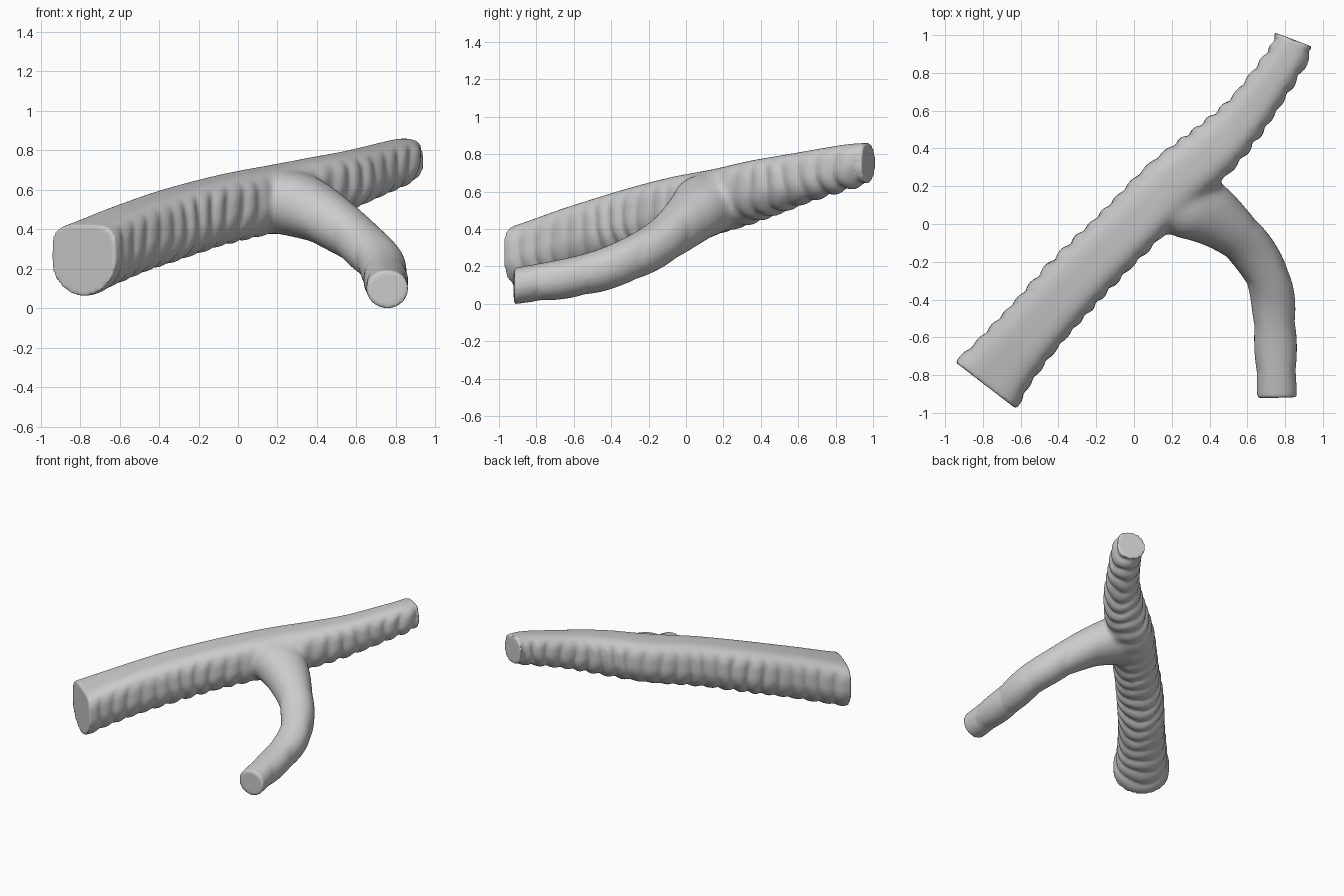
import bpy, bmesh, math, random
from mathutils import Vector

if "Cube" in bpy.data.objects:
    bpy.data.objects.remove(bpy.data.objects["Cube"])

random.seed(4)
SIDES = 56


def catmull(rows, i, f):
    """Smooth interpolation of a list of number rows."""
    n = len(rows) - 1
    a, b, c, d = (rows[max(0, min(n, k))] for k in (i - 1, i, i + 1, i + 2))
    return [0.5 * (2 * q + (r - p) * f + (2 * p - 5 * q + 4 * r - s) * f * f
                   + (3 * q - p - 3 * r + s) * f ** 3) for p, q, r, s in zip(a, b, c, d)]


def tube(name, rows, steps, flat_start, flat_end, ring_gap, ring_amp):
    """Capped loft of upright sections; rows are x, y, bottom z, top z, width."""
    pts = [catmull(rows, i, k / steps) for i in range(len(rows) - 1) for k in range(steps)]
    pts.append(list(rows[-1]))
    cen = [Vector((p[0], p[1], (p[2] + p[3]) / 2)) for p in pts]
    up = Vector((0, 0, 1))
    bm = bmesh.new()
    rings, dist = [], 0.0
    phases = [random.uniform(0.6, 1.4) for _ in range(60)]
    for i, p in enumerate(pts):
        t = (cen[min(i + 1, len(cen) - 1)] - cen[max(i - 1, 0)]).normalized()
        side = t.cross(up).normalized()
        if i:
            dist += (cen[i] - cen[i - 1]).length
        u = i / (len(pts) - 1)
        power = 1 + (flat_start + (flat_end - flat_start) * u)
        ring = []
        for k in range(SIDES):
            a = 2 * math.pi * k / SIDES
            c, s = math.cos(a), math.sin(a)
            if s > 0:    # squared-off upper half with a flat membrane
                c = math.copysign(abs(c) ** (1 / power), c)
                s = s ** (1 / power)
            # cartilage rings fade out over the flat top
            w = (dist + 0.012 * math.sin(3 * a + 9 * dist)) / ring_gap
            ridge = abs(math.sin(math.pi * w)) ** 0.7 - 0.6
            fade = max(0.0, min(1.0, (0.85 - s) / 0.4))
            bump = ring_amp * ridge * fade * phases[int(w) % 60] * min(1, u * 25)
            hw, hh = p[4] / 2 + bump, (p[3] - p[2]) / 2 + bump
            ring.append(bm.verts.new(cen[i] + side * c * hw + up * s * hh))
        rings.append(ring)
    for r0, r1 in zip(rings, rings[1:]):
        for k in range(SIDES):
            j = (k + 1) % SIDES
            bm.faces.new((r0[k], r0[j], r1[j], r1[k]))
    bm.faces.new(rings[0][::-1])
    bm.faces.new(rings[-1])
    bmesh.ops.recalc_face_normals(bm, faces=bm.faces)
    me = bpy.data.meshes.new(name)
    bm.to_mesh(me)
    bm.free()
    ob = bpy.data.objects.new(name, me)
    bpy.context.collection.objects.link(ob)
    return ob


# Ringed main trunk, running from the wide low end to the narrow high end
trunk = tube("ringed_trunk", [
    (-0.785, -0.855, 0.06, 0.42, 0.41),
    (-0.70, -0.745, 0.10, 0.46, 0.365),
    (-0.56, -0.58, 0.16, 0.52, 0.335),
    (-0.32, -0.31, 0.25, 0.605, 0.325),
    (-0.06, -0.05, 0.33, 0.675, 0.315),
    (0.19, 0.20, 0.385, 0.725, 0.32),
    (0.40, 0.375, 0.445, 0.765, 0.295),
    (0.585, 0.565, 0.515, 0.80, 0.245),
    (0.75, 0.79, 0.59, 0.84, 0.215),
    (0.815, 0.89, 0.62, 0.855, 0.205),
    (0.848, 0.975, 0.645, 0.86, 0.20)], 24, 1.0, 0.4, 0.108, 0.021)

# Smooth side branch curving down and forward
branch = tube("side_branch", [
    (0.13, 0.15, 0.39, 0.69, 0.32),
    (0.33, 0.09, 0.35, 0.685, 0.37),
    (0.50, -0.02, 0.28, 0.58, 0.275),
    (0.63, -0.15, 0.19, 0.455, 0.24),
    (0.72, -0.32, 0.11, 0.355, 0.23),
    (0.745, -0.55, 0.045, 0.265, 0.222),
    (0.757, -0.92, 0.0, 0.19, 0.205)], 16, 0.1, 0.1, 0.27, 0.008)

# Fuse both tubes
mod = trunk.modifiers.new("fuse", 'BOOLEAN')
mod.operation, mod.solver, mod.object = 'UNION', 'EXACT', branch
rm = trunk.modifiers.new("remesh", 'REMESH')
rm.mode, rm.voxel_size = 'VOXEL', 0.011
sm = trunk.modifiers.new("soften", 'SMOOTH')
sm.factor, sm.iterations = 0.5, 4
bpy.context.view_layer.objects.active = trunk
trunk.select_set(True)
for m in ("fuse", "remesh", "soften"):
    bpy.ops.object.modifier_apply(modifier=m)
bpy.data.objects.remove(branch)

# Extra smoothing around the fork gives a soft web
group = trunk.vertex_groups.new(name="fork")
fork = Vector((0.36, 0.10, 0.54))
for v in trunk.data.vertices:
    d = (v.co - fork).length
    if d < 0.36:
        group.add([v.index], min(1.0, (0.36 - d) / 0.14), 'REPLACE')
web = trunk.modifiers.new("web", 'SMOOTH')
web.vertex_group, web.factor, web.iterations = "fork", 0.5, 60
bpy.ops.object.modifier_apply(modifier="web")
trunk.name = "branching_tube"
bpy.ops.object.shade_smooth_by_angle(angle=math.radians(50))
